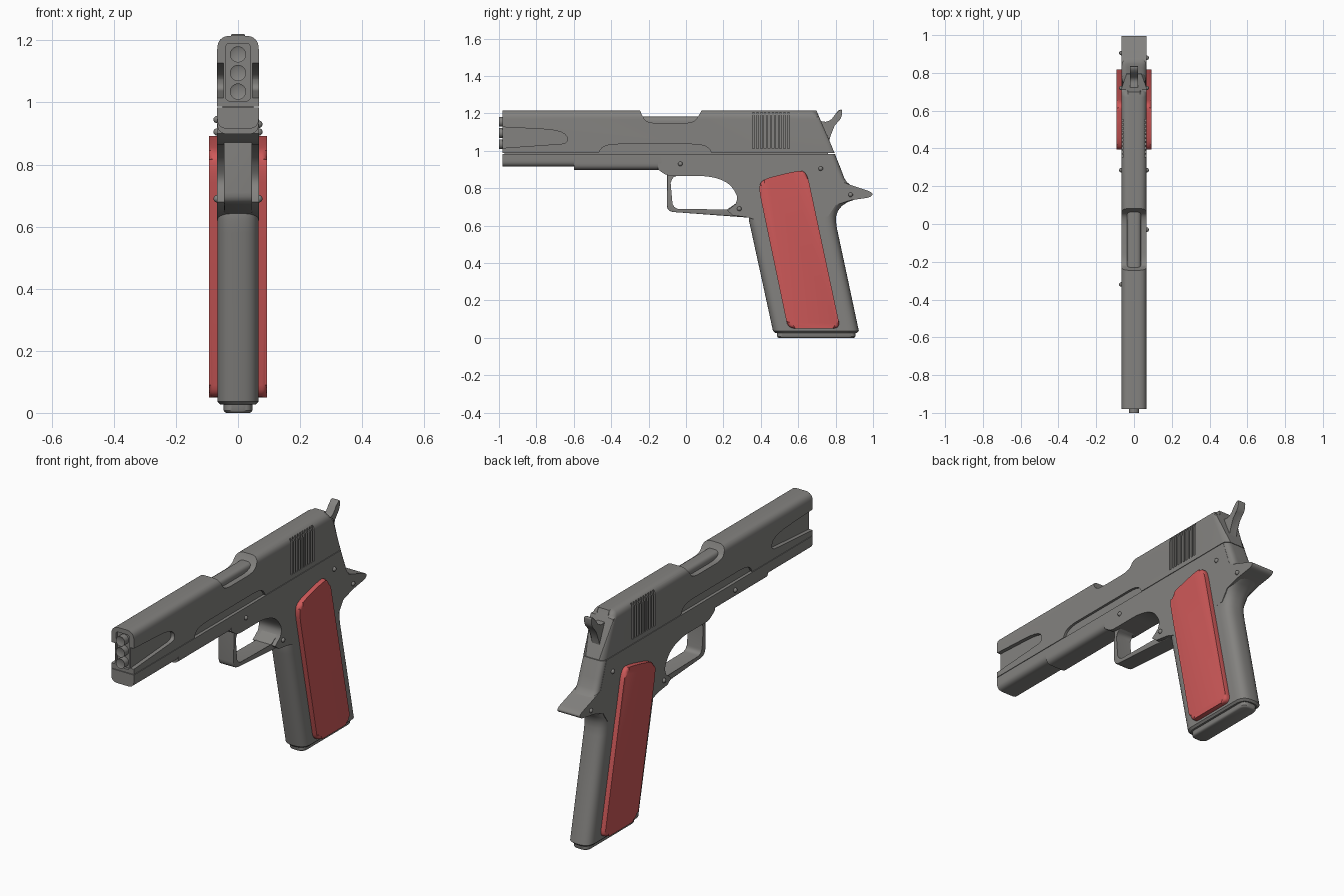
import bpy, bmesh, math
from mathutils import Vector, Matrix

if "Cube" in bpy.data.objects:
    bpy.data.objects.remove(bpy.data.objects["Cube"])


def fillet(pts, n=5):
    """Points are (y, z) or (y, z, radius); corners with a radius are rounded."""
    out = []
    for i, p in enumerate(pts):
        c = Vector(p[:2])
        if len(p) < 3:
            out.append(c)
            continue
        a, b = Vector(pts[i - 1][:2]) - c, Vector(pts[(i + 1) % len(pts)][:2]) - c
        s = c + a.normalized() * min(p[2], a.length * .49)
        e = c + b.normalized() * min(p[2], b.length * .49)
        for k in range(n + 1):
            t = k / n
            out.append(s * (1 - t) ** 2 + c * 2 * t * (1 - t) + e * t * t)
    return out


def smooth(ob, angle=35):
    bpy.ops.object.select_all(action='DESELECT')
    ob.select_set(True)
    bpy.context.view_layer.objects.active = ob
    bpy.ops.object.shade_smooth_by_angle(angle=math.radians(angle))


def finish(bm, name, mat=None):
    bmesh.ops.recalc_face_normals(bm, faces=bm.faces)
    me = bpy.data.meshes.new(name)
    bm.to_mesh(me)
    bm.free()
    ob = bpy.data.objects.new(name, me)
    bpy.context.collection.objects.link(ob)
    me.materials.append(mat or steel)
    smooth(ob)
    return ob


def loft(bm, rings):
    """Skin equal-length vertex rings and cap both ends."""
    rings = [[bm.verts.new(p) for p in r] for r in rings]
    n = len(rings[0])
    for a, b in zip(rings, rings[1:]):
        for i in range(n):
            bm.faces.new((a[i], a[(i + 1) % n], b[(i + 1) % n], b[i]))
    bm.faces.new(rings[0])
    bm.faces.new(rings[-1])
    return rings


def add_prism(bm, pts, x0, x1, bevel=0, keep=lambda m: True):
    prof = fillet(pts)
    rings = loft(bm, [[(x, p.x, p.y) for p in prof] for x in (x0, x1)])
    if bevel:
        rims = []
        for r in rings:
            for i in range(len(r)):
                e = bm.edges.get((r[i - 1], r[i]))
                if keep((e.verts[0].co + e.verts[1].co) / 2):
                    rims.append(e)
        bmesh.ops.bevel(bm, geom=rims, offset=bevel, segments=4, profile=.5,
                        affect='EDGES', clamp_overlap=False)


def prism(name, pts, x0, x1, bevel=0, mat=None, keep=lambda m: True):
    bm = bmesh.new()
    add_prism(bm, pts, x0, x1, bevel, keep)
    return finish(bm, name, mat)


def stack(name, levels):
    """Loft of level rounded rectangles: (z, y0, y1, half width, front radius, rear radius)."""
    bm = bmesh.new()
    loft(bm, [[(p.x, p.y, z) for p in fillet(
        [(-w, y0, rf), (w, y0, rf), (w, y1, rr), (-w, y1, rr)], 8)]
        for z, y0, y1, w, rf, rr in levels])
    return finish(bm, name)


def cut(ob, bm):
    """Carve the shapes in bm out of ob."""
    cutter = finish(bm, "cutter")
    cutter.hide_render = True
    m = ob.modifiers.new("cut", 'BOOLEAN')
    m.operation, m.solver, m.object = 'DIFFERENCE', 'EXACT', cutter
    bpy.context.view_layer.objects.active = ob
    bpy.ops.object.modifier_apply(modifier=m.name)
    bpy.data.objects.remove(cutter)


def rect(y0, y1, z0, z1):
    return [(y0, z0), (y1, z0), (y1, z1), (y0, z1)]


def material(name, colour):
    m = bpy.data.materials.new(name)
    m.diffuse_color = (*colour, 1)
    m.use_nodes = True
    m.node_tree.nodes["Principled BSDF"].inputs["Base Color"].default_value = m.diffuse_color
    return m


red = material("red_grip", (.62, .1, .1))
steel = material("dark_steel", (.23, .225, .215))
W, SEAM, TOP = .067, .985, 1.215

# Slide: round-topped section with a sloping, softened rear
section = fillet([(-W, SEAM + .002), (W, SEAM + .002), (W, TOP, .045), (-W, TOP, .045)], 8)
bm = bmesh.new()
rings = loft(bm, [[(p.x, -.98, p.y) for p in section],
                  [(p.x, .796 - (p.y - SEAM) * .427, p.y) for p in section]])
rear = [bm.edges.get((rings[1][i - 1], rings[1][i])) for i in range(len(section))]
rear = [e for e in rear if max(v.co.z for v in e.verts) > SEAM + .01]
bmesh.ops.bevel(bm, geom=rear, offset=.028, segments=5, profile=.5, affect='EDGES',
                clamp_overlap=False)
slide = finish(bm, "slide")

# Ejection port
bm = bmesh.new()
add_prism(bm, [(-.26, 1.25), (-.235, 1.19, .02), (-.21, 1.148, .06), (.04, 1.148, .06),
               (.07, 1.19, .02), (.10, 1.25)], -.1, .1)
cut(slide, bm)

# Muzzle pocket
pocket = fillet([(-.04, 1.005, .015), (.04, 1.005, .015), (.04, 1.19, .015), (-.04, 1.19, .015)])
bm = bmesh.new()
loft(bm, [[(p.x, y, p.y) for p in pocket] for y in (-1.05, -.965)])
cut(slide, bm)

# Side scoops and rear serrations, both sides
bm = bmesh.new()
for s in (-1, 1):
    add_prism(bm, [(-1.05, 1.13), (-1.05, 1.01), (-.625, 1.04, .04), (-.65, 1.11, .12)],
              s * .046, s * .1)
    add_prism(bm, [(-.475, SEAM - .01), (-.44, 1.035, .08), (.11, 1.035, .08),
                   (.145, SEAM - .01)], s * .054, s * .1)
    for i in range(10):
        y = .356 + i * .0206
        add_prism(bm, rect(y, y + .011, 1.012, 1.205), s * .056, s * .1)
cut(slide, bm)
smooth(slide)

# Barrels: three stacked tubes, with a block seen through the port
bm = bmesh.new()
for z in (1.035, 1.095, 1.155):
    r = bmesh.ops.create_cone(bm, cap_ends=True, segments=28, radius1=.026, radius2=.026, depth=.2,
                              matrix=Matrix.Translation((0, -.9, z)) @ Matrix.Rotation(math.pi / 2, 4, 'X'))
    f = min({f for v in r['verts'] for f in v.link_faces}, key=lambda f: f.calc_center_median().y)
    bmesh.ops.inset_region(bm, faces=[f], thickness=.008)
    bmesh.ops.translate(bm, verts=f.verts, vec=(0, .004, 0))
finish(bm, "barrels")
bm = bmesh.new()
block = fillet([(-.037, 1.10), (.037, 1.10), (.037, 1.182, .025), (-.037, 1.182, .025)])
loft(bm, [[(p.x, y, p.y) for p in block] for y in (-.3, .15)])
finish(bm, "barrel_block")

# Rail core behind the slide and frame seam
prism("rail_core", rect(-.97, .76, .96, 1.0), -.05, .05)

# Dust cover: round-bottomed, stepped down behind the front section
for name, y0, y1, low in (("front", -.98, -.59, .915), ("rear", -.6, -.13, .898)):
    bm = bmesh.new()
    sec = fillet([(-W, SEAM - .001), (-W, low, .035), (W, low, .035), (W, SEAM - .001)], 6)
    loft(bm, [[(p.x, y, p.y) for p in sec] for y in (y0, y1)])
    finish(bm, "dust_cover_" + name)

# Frame body and tang
prism("frame", [(-.15, SEAM - .001), (-.15, .9), (-.10, .865, .03),
                (.13, .865, .06), (.23, .83, .05), (.278, .755, .03), (.265, .715), (.22, .68),
                (.25, .655), (.335, .643), (.40, .62), (.76, .65), (.80, .71), (.88, .735),
                (.985, .751, .02), (1.0, .768, .01), (.985, .782, .015), (.88, .817, .03),
                (.82, .84), (.77, SEAM - .001)], -W, W)

# Rounded rear of the frame, above the tang
stack("frame_rear", [(z, .5, y1, W - .0005, .01, .035) for z, y1 in
                     ((.80, .91), (.818, .878), (.832, .861), (.85, .848), (.9, .829), (SEAM - .001, .796))])

# Trigger guard
prism("trigger_guard", [(-.102, .885), (-.102, .675, .035), (.33, .643), (.32, .72), (.27, .722),
                        (.22, .682), (-.07, .69, .025), (-.084, .85, .02), (-.05, .866), (-.05, .885)],
      -.045, .045, .004)

# Grip: rounded sections raked backwards, flowing into the tang
stack("grip", [(z, y0, y1, W - .0005 - d, .06, .06) for z, y0, y1, d in
               ((.027, .476, .915, .01), (.037, .465, .924, 0), (.3, .408, .868, 0),
                (.58, .347, .808, 0), (.62, .338, .802, 0), (.65, .336, .803, 0), (.68, .338, .813, 0),
                (.705, .34, .833, 0), (.725, .34, .863, 0), (.738, .34, .9, 0))])

# Magazine base
stack("magazine_base", [(z, .487 + d, .906 - d, .046 - d, .035, .035) for z, d in
                        ((0, .008), (.003, .003), (.008, 0), (.04, 0))])

# Red grip panels
for s, side in ((1, "right"), (-1, "left")):
    prism("grip_panel_" + side, [(.545, .05, .04), (.825, .05, .04), (.645, .893, .07),
                                 (.585, .892, .07), (.40, .845, .06), (.39, .79, .05)],
          s * .055, s * .093, .016, red, keep=lambda m: abs(m.x) > .08)

# Hammer
prism("hammer", [(.71, 1.04), (.765, 1.04), (.77, 1.08), (.792, 1.135), (.832, 1.175, .02),
                 (.836, 1.222, .01), (.815, 1.216), (.798, 1.195), (.766, 1.152, .02), (.71, 1.16)],
      -.022, .022, .003)

# Pins
pins = [(s, y, z) for s in (-1, 1) for y, z in ((.72, .905), (.285, .69))]
pins += [(1, -.03, .93), (-1, -.32, .945), (1, .88, .765), (-1, .905, .765)]
bm = bmesh.new()
for s, y, z in pins:
    bmesh.ops.create_uvsphere(bm, u_segments=16, v_segments=10, radius=.012,
                              matrix=Matrix.Translation((s * W, y, z)))
finish(bm, "pins")
